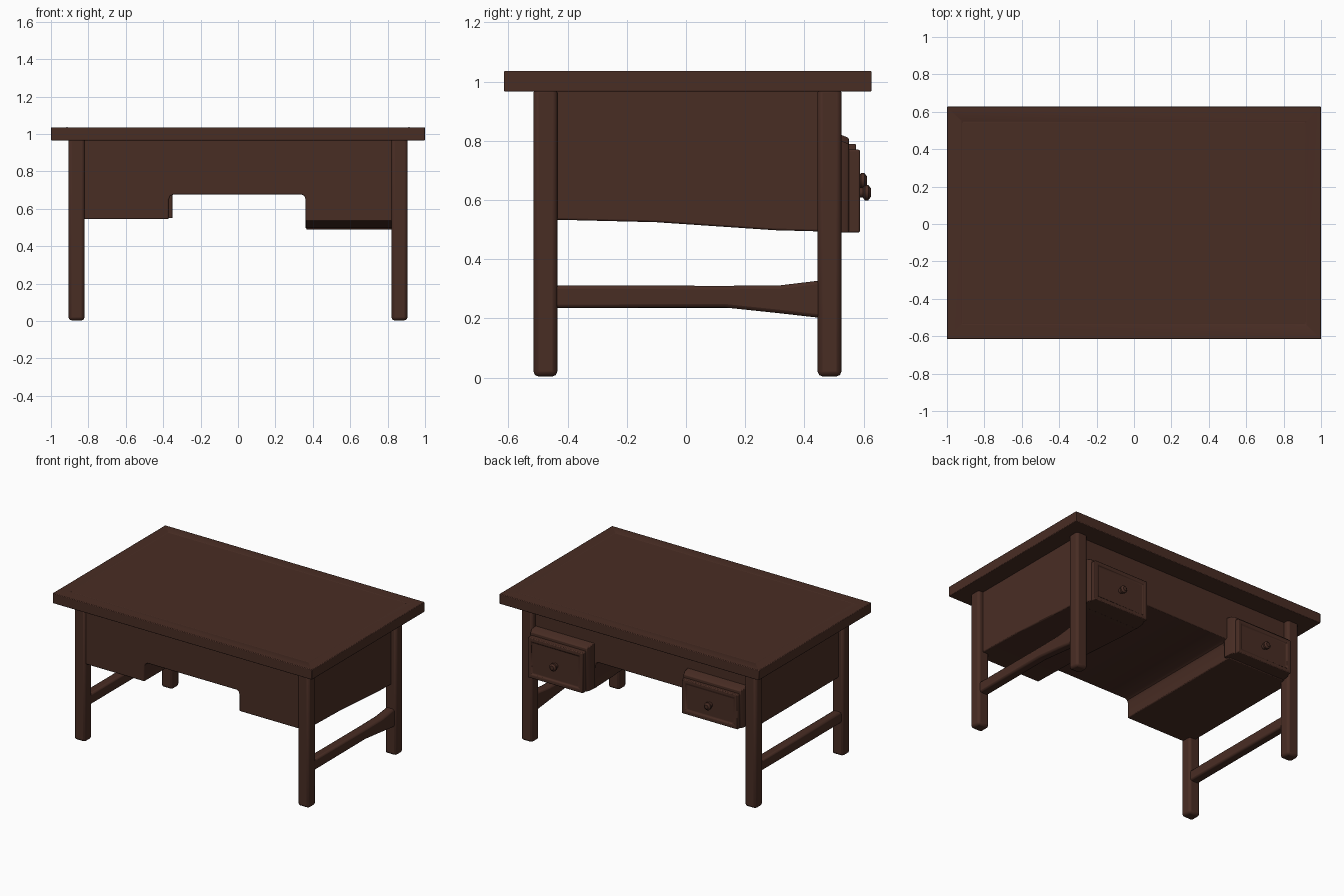
import bpy, bmesh, math
from mathutils import Matrix

if "Cube" in bpy.data.objects:
    bpy.data.objects.remove(bpy.data.objects["Cube"])

wood = bpy.data.materials.new("dark brown wood")
wood.diffuse_color = (0.066, 0.026, 0.0175, 1)
wood.use_nodes = True
wood.node_tree.nodes["Principled BSDF"].inputs["Base Color"].default_value = wood.diffuse_color


def finish(name, bm, bevel=0.0, segments=2):
    """Turn a bmesh into a named, coloured, softly edged object."""
    bmesh.ops.recalc_face_normals(bm, faces=bm.faces[:])
    mesh = bpy.data.meshes.new(name)
    bm.to_mesh(mesh)
    bm.free()
    mesh.materials.append(wood)
    obj = bpy.data.objects.new(name, mesh)
    bpy.context.collection.objects.link(obj)
    if bevel:
        mod = obj.modifiers.new("soft edges", 'BEVEL')
        mod.width = bevel
        mod.segments = segments
        mod.limit_method = 'ANGLE'
        mod.angle_limit = math.radians(40)
    bpy.ops.object.select_all(action='DESELECT')
    obj.select_set(True)
    bpy.context.view_layer.objects.active = obj
    bpy.ops.object.shade_smooth_by_angle(angle=math.radians(35))
    return obj


def box_bm(x0, x1, y0, y1, z0, z1):
    bm = bmesh.new()
    m = Matrix.Translation(((x0 + x1) / 2, (y0 + y1) / 2, (z0 + z1) / 2))
    bmesh.ops.create_cube(bm, size=1, matrix=m @ Matrix.Diagonal((x1 - x0, y1 - y0, z1 - z0, 1)))
    return bm


def loft(sections):
    """Skin a list of equal-length closed rings and cap both ends."""
    bm = bmesh.new()
    rings = [[bm.verts.new(p) for p in ring] for ring in sections]
    n = len(rings[0])
    for a, b in zip(rings, rings[1:]):
        for i in range(n):
            j = (i + 1) % n
            bm.faces.new((a[i], a[j], b[j], b[i]))
    bm.faces.new(rings[0])
    bm.faces.new(rings[-1][::-1])
    return bm


def facing(bm, axis, sign):
    """The face of a box that looks along one axis."""
    return max(bm.faces, key=lambda f: sign * f.calc_center_median()[axis])


# Table top with a fine groove framing the centre panel
bm = box_bm(-1, 1, -0.615, 0.627, 0.966, 1.036)
bm.faces.ensure_lookup_table()
top = facing(bm, 2, 1)
bmesh.ops.inset_region(bm, faces=[top], thickness=0.11)
bmesh.ops.inset_region(bm, faces=[top], thickness=0.004, depth=-0.003)
bmesh.ops.inset_region(bm, faces=[top], thickness=0.004, depth=0.003)
table_top = finish("table_top", bm)
mod = table_top.modifiers.new("soft edges", 'BEVEL')
mod.width, mod.segments = 0.012, 2
mod.limit_method, mod.angle_limit = 'ANGLE', math.radians(60)

# Four legs with chamfered corners
for side, sx in (("left", -1), ("right", 1)):
    for end, y0, y1 in (("front", -0.515, -0.435), ("back", 0.445, 0.525)):
        x0, x1 = sorted((sx * 0.82, sx * 0.906))
        finish(f"{end}_{side}_leg", box_bm(x0, x1, y0, y1, 0.004, 0.98), 0.016)


# Body: knee-hole profile, with the right-hand box sloping down to the back
def body_ring(y, z_right):
    profile = [(-0.87, 0.975), (-0.87, 0.545), (-0.37, 0.545), (-0.37, 0.65), (-0.362, 0.668),
               (-0.345, 0.677), (0.34, 0.677), (0.355, 0.668), (0.362, 0.65),
               (0.362, z_right), (0.87, z_right), (0.87, 0.975)]
    return [(x, y, z) for x, z in profile]


finish("desk_body", loft([body_ring(-0.503, 0.535), body_ring(-0.1, 0.525),
                          body_ring(0.3, 0.498), body_ring(0.485, 0.493)]), 0.006)


# Side stretchers between the legs; the right one flares at the back leg
def stretcher_ring(sx, y, z0, z1):
    return [(sx * x, y, z) for x, z in ((0.83, z0), (0.893, z0), (0.893, z1), (0.83, z1))]


finish("left_stretcher", loft([stretcher_ring(-1, y, 0.235, 0.31) for y in (-0.46, 0.47)]), 0.012)
finish("right_stretcher", loft([stretcher_ring(1, *s) for s in (
    (-0.46, 0.235, 0.312), (0.13, 0.237, 0.31), (0.32, 0.217, 0.312), (0.47, 0.2, 0.33))]), 0.012)

# Two drawers at the back: frame, raised front with recessed panel, round knob
for name, x0, x1, z0, z1, y_front in (("left", -0.8, -0.37, 0.55, 0.79, 0.575),
                                      ("right", 0.385, 0.81, 0.49, 0.77, 0.588)):
    finish(f"{name}_drawer_frame",
           loft([[(x0 - a, y, z0), (x1 + a, y, z0), (x1 + a, y, z1 + b), (x0 - a, y, z1 + b)]
                 for y, a, b in ((0.46, 0.02, 0.04), (0.525, 0.015, 0.03), (0.55, 0.004, 0.02))]), 0.004)

    bm = box_bm(x0, x1, 0.5, y_front, z0, z1)
    front = facing(bm, 1, 1)
    bmesh.ops.inset_region(bm, faces=[front], thickness=0.035)
    bmesh.ops.inset_region(bm, faces=[front], thickness=0.01, depth=-0.008)
    finish(f"{name}_drawer_front", bm, 0.006)

    # Knob turned around the y axis
    xc, zc = (x0 + x1) / 2, (z0 + z1) / 2 - 0.005
    rings = []
    for dy, r in ((-0.02, 0.017), (0.01, 0.017), (0.016, 0.026), (0.028, 0.026), (0.037, 0.014)):
        rings.append([(xc + r * math.cos(t * math.tau / 12), y_front + dy,
                       zc + r * math.sin(t * math.tau / 12)) for t in range(12)])
    finish(f"{name}_drawer_knob", loft(rings))
